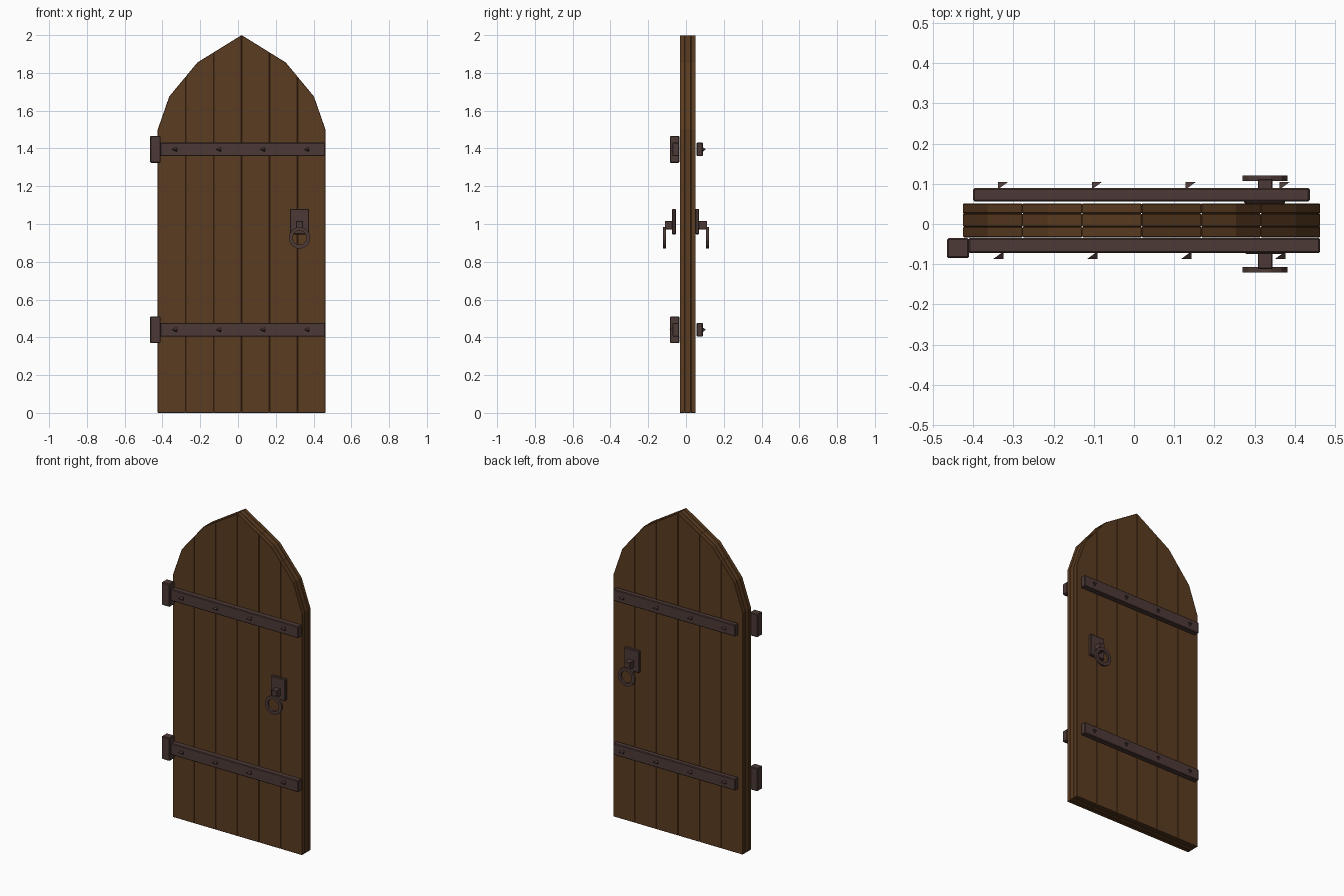
import bpy, bmesh, math
from mathutils import Vector

cube = bpy.data.objects.get("Cube")
if cube:
    bpy.data.objects.remove(cube, do_unlink=True)


def material(name, rgb):
    m = bpy.data.materials.new(name)
    m.use_nodes = True
    m.diffuse_color = (*rgb, 1)
    m.node_tree.nodes["Principled BSDF"].inputs["Base Color"].default_value = (*rgb, 1)
    return m


WOOD = material("brown wood", (0.105, 0.045, 0.015))
IRON = material("dark iron", (0.073, 0.042, 0.037))


def finish(name, bm, mat, bevel=0):
    bmesh.ops.recalc_face_normals(bm, faces=bm.faces)
    mesh = bpy.data.meshes.new(name)
    bm.to_mesh(mesh)
    bm.free()
    mesh.materials.append(mat)
    obj = bpy.data.objects.new(name, mesh)
    bpy.context.collection.objects.link(obj)
    if bevel:
        mod = obj.modifiers.new("Bevel", "BEVEL")
        mod.width = bevel
        mod.segments = 1
    return obj


def box(name, lo, hi, bevel=0.004):
    bm = bmesh.new()
    bmesh.ops.create_cube(bm, size=1)
    lo, hi = Vector(lo), Vector(hi)
    for v in bm.verts:
        v.co = (lo + hi) / 2 + v.co * (hi - lo)
    return finish(name, bm, IRON, bevel)


def prism(name, outline, y0, y1, mat, bevel):
    bm = bmesh.new()
    face = bm.faces.new([bm.verts.new((x, y0, z)) for x, z in outline])
    new = bmesh.ops.extrude_face_region(bm, geom=[face])["geom"]
    verts = [g for g in new if isinstance(g, bmesh.types.BMVert)]
    bmesh.ops.translate(bm, verts=verts, vec=(0, y1 - y0, 0))
    return finish(name, bm, mat, bevel)


# Pointed arch: half profile measured from the centre line
MID = 0.019
HALF = 0.444
ARCH = [(0, 2.0), (0.234, 1.855), (0.383, 1.675), (HALF, 1.5)]


def arch_height(x):
    d = min(abs(x - MID), HALF)
    for (a, za), (b, zb) in zip(ARCH, ARCH[1:]):
        if d <= b + 1e-6:
            return za + (zb - za) * (d - a) / (b - a)
    return ARCH[-1][1]


# Six planks across, in three layers through the thickness
LAYERS = {"front": (-0.033, -0.007), "core": (-0.007, 0.026), "back": (0.026, 0.051)}
WIDTH = HALF / 3
for layer, (y0, y1) in LAYERS.items():
    for i in range(6):
        left = MID - HALF + i * WIDTH
        right = left + WIDTH
        bends = [MID + s * d for d, z in ARCH[1:3] for s in (-1, 1)]
        xs = [left] + sorted(x for x in bends if left < x < right) + [right]
        outline = [(right, 0), (left, 0)] + [(x, arch_height(x)) for x in xs]
        prism(f"{layer}_plank_{i + 1}", outline, y0, y1, WOOD, 0.002)


def rivet(name, x, z, back):
    # Pointed stud; the back studs are the front ones turned half round
    pts = [(x + 0.012, -0.068, z - 0.014), (x + 0.012, -0.068, z + 0.014),
           (x + 0.012, -0.087, z), (x - 0.014, -0.087, z)]
    if back:
        pts = [(2 * MID - px, 0.018 - py, pz) for px, py, pz in pts]
    bm = bmesh.new()
    v = [bm.verts.new(p) for p in pts]
    for skip in range(4):
        bm.faces.new([v[k] for k in range(4) if k != skip])
    finish(name, bm, IRON)


# Hinges, straps and rivets
for level, z in (("lower", 0.44), ("upper", 1.395)):
    box(f"{level}_front_strap", (-0.412, -0.072, z - 0.036), (0.463, -0.035, z + 0.036))
    box(f"{level}_back_strap", (-0.40, 0.056, z - 0.036), (0.437, 0.09, z + 0.036))
    box(f"{level}_hinge", (-0.465, -0.085, z - 0.071), (-0.41, -0.035, z + 0.071))
    for i in range(4):
        for side in ("front", "back"):
            rivet(f"{level}_{side}_rivet_{i + 1}", -0.336 + i * 0.2335, z, side == "back")


def ring(name, centre, y0, y1, inner, outer, sides=12):
    bm = bmesh.new()
    rows = []
    for i in range(sides):
        a = 2 * math.pi * (i + 0.5) / sides
        rows.append([bm.verts.new((centre[0] + r * math.sin(a), y, centre[1] + r * math.cos(a)))
                     for r, y in ((inner, y0), (outer, y0), (outer, y1), (inner, y1))])
    for i in range(sides):
        a, b = rows[i], rows[(i + 1) % sides]
        for k in range(4):
            n = (k + 1) % 4
            bm.faces.new((a[k], a[n], b[n], b[k]))
    finish(name, bm, IRON)


# Pull handles on both faces
for side, sign, base in (("front", -1, 0.053), ("back", 1, 0.049)):
    def span(a, b):
        return sorted((sign * a, sign * b))
    y0, y1 = span(base, base + 0.021)
    box(f"{side}_handle_plate", (0.274, y0, 0.945), (0.376, y1, 1.08))
    y0, y1 = span(base + 0.018, 0.112)
    box(f"{side}_handle_post", (0.308, y0, 0.972), (0.344, y1, 1.016), 0.002)
    y0, y1 = span(0.107, 0.121)
    ring(f"{side}_handle_ring", (0.326, 0.927), y0, y1, 0.038, 0.058)
